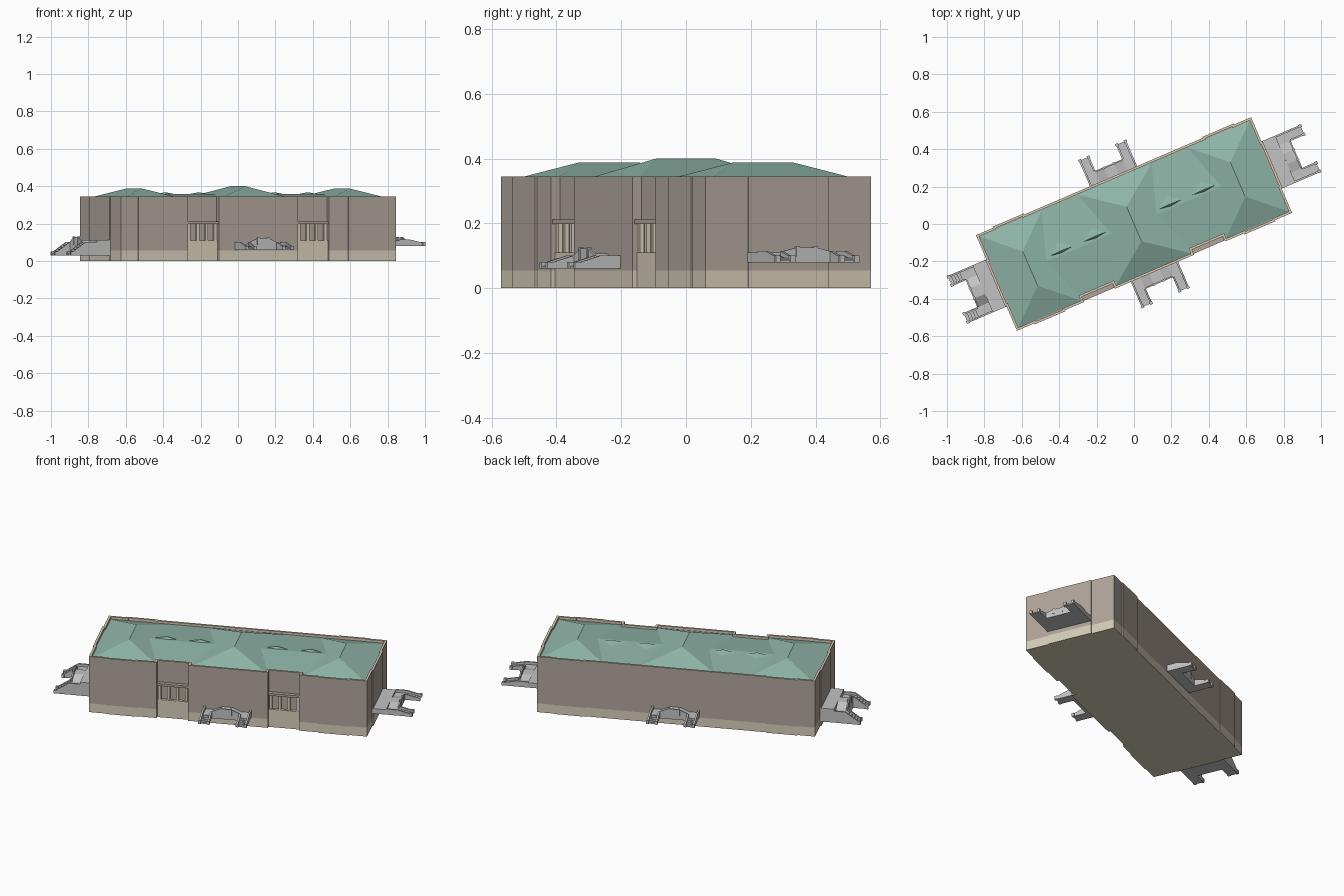
import bpy, bmesh, math
from mathutils import Matrix, Vector

if "Cube" in bpy.data.objects:
    bpy.data.objects.remove(bpy.data.objects["Cube"])

TURN = Matrix.Rotation(math.radians(23.2), 4, 'Z')   # whole building is turned on plan
L, W = 0.80, 0.278                                   # half length, half width


def mat(name, r, g, b):
    m = bpy.data.materials.new(name)
    lin = [((c / 255 + 0.055) / 1.055) ** 2.4 for c in (r, g, b)]
    m.diffuse_color = (*lin, 1)
    m.use_nodes = True
    m.node_tree.nodes["Principled BSDF"].inputs["Base Color"].default_value = m.diffuse_color
    return m


WALL = mat("brown wall", 176, 164, 155)
BASE = mat("beige stone", 214, 205, 184)
TRIM = mat("tan parapet", 216, 198, 178)
ROOF = mat("green roof", 143, 181, 168)
GREY = mat("grey stairs", 194, 194, 194)


def prism(bm, pts, vec):
    """Extrude a closed 3D polygon along a vector into a solid."""
    a = [bm.verts.new(p) for p in pts]
    b = [bm.verts.new(Vector(p) + Vector(vec)) for p in pts]
    n = len(pts)
    faces = [bm.faces.new(a), bm.faces.new(b[::-1])]
    for i in range(n):
        faces.append(bm.faces.new((a[i], b[i], b[(i + 1) % n], a[(i + 1) % n])))
    bmesh.ops.recalc_face_normals(bm, faces=faces)
    return faces


def box(bm, x0, x1, y0, y1, z0, z1):
    return prism(bm, [(x0, y0, z0), (x1, y0, z0), (x1, y1, z0), (x0, y1, z0)], (0, 0, z1 - z0))


def finish(name, bm, mats, place=Matrix()):
    bm.transform(TURN @ place)
    me = bpy.data.meshes.new(name)
    bm.to_mesh(me)
    bm.free()
    for m in mats:
        me.materials.append(m)
    ob = bpy.data.objects.new(name, me)
    bpy.context.collection.objects.link(ob)
    return ob


# Footprint: shallow projecting bays on all sides, two window notches in front
P, N = 0.006, 0.03
front = [(.23, 0), (.23, N), (.41, N), (.41, 0), (.52, 0), (.52, -P), (.70, -P), (.70, 0), (L, 0)]
back = [(L, 0), (.70, 0), (.70, P), (.52, P), (.52, 0)]
out = [(-u, -W + d) for u, d in front[::-1]] + [(u, -W + d) for u, d in front]
out += [(L, -.135), (L + P, -.135), (L + P, .135), (L, .135)]
out += [(u, W + d) for u, d in back] + [(-u, W + d) for u, d in back[::-1]]
out += [(-L, .135), (-L - P, .135), (-L - P, -.135), (-L, -.135)]

# Stone base
bm = bmesh.new()
prism(bm, [(u, v, 0) for u, v in out], (0, 0, .055))
finish("base", bm, [BASE])

# Walls with sunken top that leaves a parapet
bm = bmesh.new()
faces = prism(bm, [(u, v, .055) for u, v in out], (0, 0, .29))
top = max(faces, key=lambda f: f.calc_center_median().z)
ring = bmesh.ops.inset_region(bm, faces=[top], thickness=.013, use_even_offset=True)['faces']
for f in ring:
    f.material_index = 1
drop = bmesh.ops.extrude_face_region(bm, geom=[top])
new = [g for g in drop['geom'] if isinstance(g, bmesh.types.BMFace)]
bmesh.ops.translate(bm, verts=[g for g in drop['geom'] if isinstance(g, bmesh.types.BMVert)], vec=(0, 0, -.017))
if top.is_valid:
    bm.faces.remove(top)
for f in bm.faces:
    if f.calc_center_median().z > .33 and f not in new and max(v.co.z for v in f.verts) - min(v.co.z for v in f.verts) < .1:
        f.material_index = 1
finish("walls", bm, [WALL, TRIM])


# Hipped roofs, ridges running across the building
def hip(name, u0, u1, ridge_z, z=.330, v=.266, r=.10):
    bm = bmesh.new()
    a, b, c, d = [bm.verts.new(p) for p in ((u0, -v, z), (u1, -v, z), (u1, v, z), (u0, v, z))]
    m = (u0 + u1) / 2
    e, f = bm.verts.new((m, -r, ridge_z)), bm.verts.new((m, r, ridge_z))
    for q in ((a, b, e), (b, c, f, e), (c, d, f), (d, a, e, f), (d, c, b, a)):
        bm.faces.new(q)
    finish(name, bm, [ROOF])


hip("roof_left", -.788, -.42, .388)
hip("roof_centre", -.22, .22, .400)
hip("roof_right", .42, .788, .388)

for side, name in ((-1, "left"), (1, "right")):
    # Low saddle roof between two hips
    bm = bmesh.new()
    prism(bm, [(side * .10, -.236, .331), (side * .10, 0, .358), (side * .10, .266, .331)], (side * .44, 0, 0))
    finish("roof_saddle_" + name, bm, [ROOF])
    # Small raised roof creases
    bm = bmesh.new()
    for u in (.22, .415):
        c = side * u
        p, q, k, b = [bm.verts.new(x) for x in ((c - .065, .02, .356), (c + .065, .02, .356),
                                                (c, .022, .368), (c, .07, .351))]
        f = bm.verts.new((c, .006, .352))
        for t in ((p, f, k), (f, q, k), (q, b, k), (b, p, k)):
            bm.faces.new(t)
    bmesh.ops.recalc_face_normals(bm, faces=bm.faces)
    finish("roof_creases_" + name, bm, [ROOF])

    # Window bay in each front notch: sill block, lintel ledge, posts
    lo, hi = sorted((side * .231, side * .409))
    y = -W + N
    bm = bmesh.new()
    box(bm, lo, hi, y - .016, y + .01, .0, .11)
    for i in range(4):
        x = lo + .012 + i * (hi - lo - .024) / 3
        box(bm, x - .008, x + .008, y - .014, y + .005, .11, .198)
    finish("window_sill_and_posts_" + name, bm, [BASE])
    bm = bmesh.new()
    box(bm, lo, hi, y - .024, y + .005, .198, .212)
    finish("window_lintel_" + name, bm, [WALL])


# Double stair: landing, side ramps down to corner landings, flights going outward
def stair(name, place, depth, bot, mid, top, end, hw=.137):
    bm = bmesh.new()
    strip = depth + .065
    if depth:
        box(bm, -hw, hw, -depth, .01, bot, top)
    crest = [(.08, mid), (.03, top), (-.03, top), (-.08, mid)]
    prism(bm, [(x, -depth, z) for x, z in [(-hw, bot), (hw, bot), (hw, mid)] + crest + [(-hw, mid)]],
          (0, -.065, 0))
    # railing over the middle, following the ramps
    edge = [(x, -strip, z) for x, z in crest]
    prism(bm, edge + [(x, y, z + .016) for x, y, z in edge[::-1]], (0, .008, 0))
    n = 5
    run, rise = (end - strip) / n, (mid - bot - .004) / n
    for s in (-1, 1):
        x0, x1 = sorted((s * .078, s * hw))
        prof = [(strip, bot)]
        for i in range(n):
            z = mid - i * rise
            prof += [(strip + i * run, z), (strip + (i + 1) * run, z)]
        prof.append((end, bot))
        prism(bm, [(x0, -t, z) for t, z in prof], (x1 - x0, 0, 0))
        # sloping side walls with end posts
        for x in (x0, x1 - .010):
            start = depth if abs(x + .005) > .11 else strip
            rail = [(start, bot), (start, mid + .016), (strip, mid + .016), (end, bot + .016), (end, bot)]
            if start == strip:
                rail.pop(1)
            prism(bm, [(x, -t, z) for t, z in rail], (.010, 0, 0))
            box(bm, x - .003, x + .013, -end - .006, -end + .010, bot, bot + .021)
        # posts beside the middle opening
        box(bm, s * .03 - .006, s * .03 + .006, -strip - .003, -strip + .011, mid, top + .019)
    finish(name, bm, [GREY], place)


def side(angle, off):
    return Matrix.Rotation(math.radians(angle), 4, 'Z') @ Matrix.Translation((0, -off, 0))


stair("front_stair", side(0, W), 0, .06, .085, .107, .148)
stair("back_stair", side(180, W), 0, .06, .085, .107, .148)
stair("left_stair", side(-90, L), .08, .03, .085, .113, .225)
stair("right_stair", side(90, L), .08, .08, .098, .110, .225)
